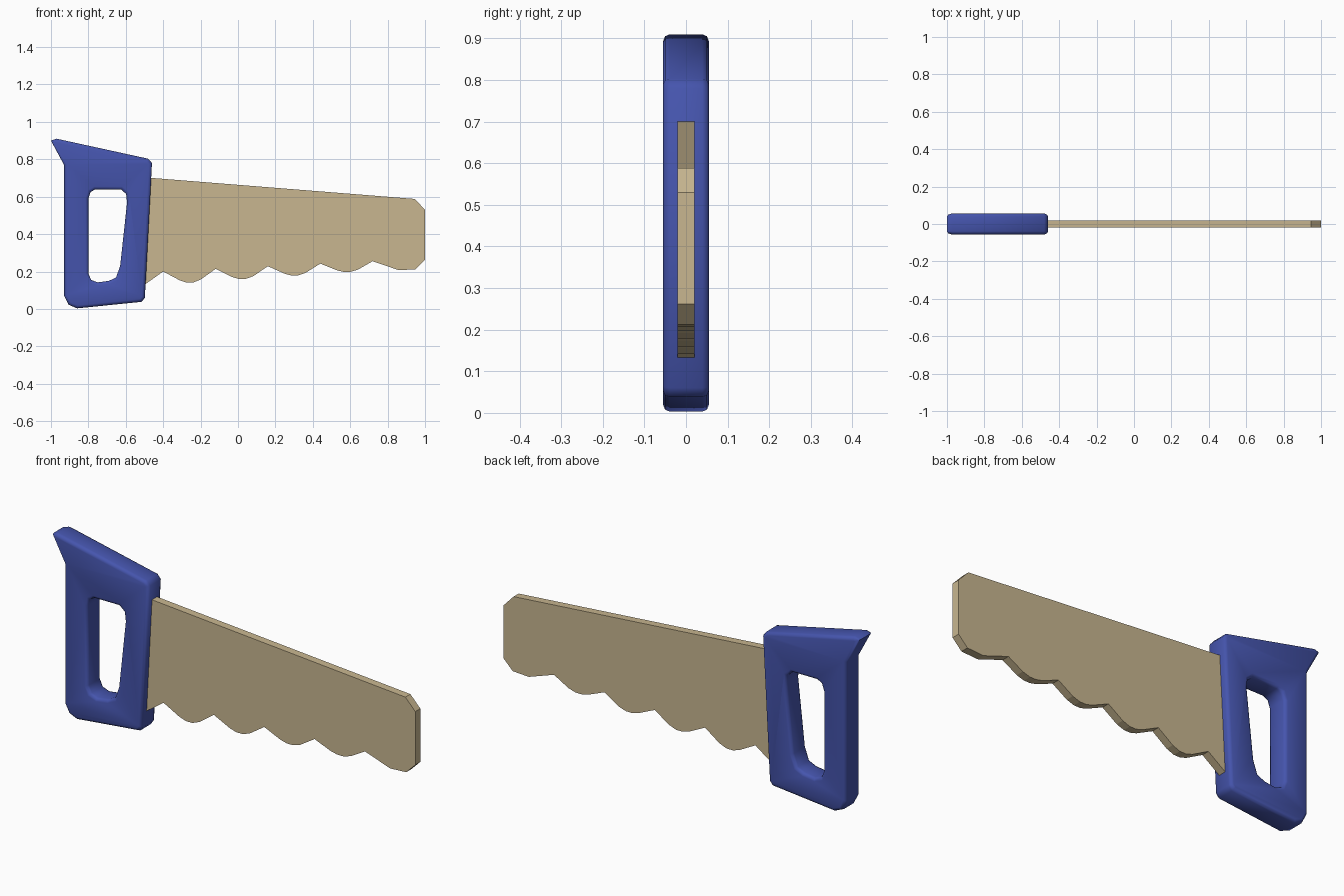
import bpy, bmesh, math

if "Cube" in bpy.data.objects:
    bpy.data.objects.remove(bpy.data.objects["Cube"])


def material(name, rgb):
    m = bpy.data.materials.new(name)
    m.diffuse_color = (*rgb, 1)
    m.use_nodes = True
    m.node_tree.nodes["Principled BSDF"].inputs["Base Color"].default_value = m.diffuse_color
    return m


def plate(name, outlines, half_depth, bevel, mat):
    """Filled x/z outlines (first outer, then holes) thickened along y."""
    cu = bpy.data.curves.new(name, 'CURVE')
    cu.dimensions = '2D'
    cu.fill_mode = 'BOTH'
    cu.extrude = half_depth - bevel
    cu.bevel_depth = bevel
    cu.bevel_resolution = 1
    cu.offset = -bevel
    for pts in outlines:
        s = cu.splines.new('POLY')
        s.points.add(len(pts) - 1)
        for p, (x, z) in zip(s.points, pts):
            p.co = (x, z, 0, 1)
        s.use_cyclic_u = True
    ob = bpy.data.objects.new(name, cu)
    bpy.context.collection.objects.link(ob)
    ob.rotation_euler.x = math.pi / 2
    bpy.ops.object.select_all(action='DESELECT')
    ob.select_set(True)
    bpy.context.view_layer.objects.active = ob
    bpy.ops.object.convert(target='MESH')
    ob = bpy.context.object
    bpy.ops.object.transform_apply(location=False, rotation=True, scale=False)
    bm = bmesh.new()
    bm.from_mesh(ob.data)
    bmesh.ops.remove_doubles(bm, verts=bm.verts, dist=0.0005)
    bmesh.ops.recalc_face_normals(bm, faces=bm.faces)
    bm.to_mesh(ob.data)
    bm.free()
    ob.data.materials.clear()
    ob.data.materials.append(mat)
    return ob


# Handle: bevelled grip with a finger hole
outer = [(-1.0, 0.90), (-0.97, 0.91), (-0.48, 0.803), (-0.46, 0.78),
         (-0.498, 0.06), (-0.515, 0.038), (-0.86, 0.003), (-0.905, 0.022),
         (-0.93, 0.07), (-0.93, 0.77)]
hole = [(-0.765, 0.638), (-0.625, 0.638), (-0.598, 0.615), (-0.593, 0.57),
        (-0.63, 0.23), (-0.652, 0.168), (-0.69, 0.15), (-0.75, 0.142),
        (-0.785, 0.155), (-0.80, 0.19), (-0.80, 0.59), (-0.788, 0.625)]
handle = plate("handle", [outer, hole], 0.055, 0.016,
               material("blue", (0.06, 0.09, 0.42)))
bpy.ops.object.shade_smooth_by_angle(angle=math.radians(50))

# Blade: tapered plate with rounded teeth along the lower edge
profile = [(-0.52, 0.705), (0.945, 0.588), (1.0, 0.53), (1.0, 0.262),
           (0.95, 0.212), (0.86, 0.207)]
teeth = []
for i in range(4):
    x, z, d = -0.40 + 0.28 * i, 0.20 + 0.014 * i, 0.06 - 0.005 * i
    for dx, f in ((0, 0), (0.09, 0.8), (0.125, 0.98), (0.16, 0.98), (0.20, 0.72)):
        teeth.append((x + dx, z - d * f))
teeth.append((0.72, 0.255))
profile += teeth[::-1] + [(-0.52, 0.115)]
blade = plate("blade", [profile], 0.02, 0.0, material("tan", (0.58, 0.47, 0.28)))
bpy.ops.object.shade_flat()
